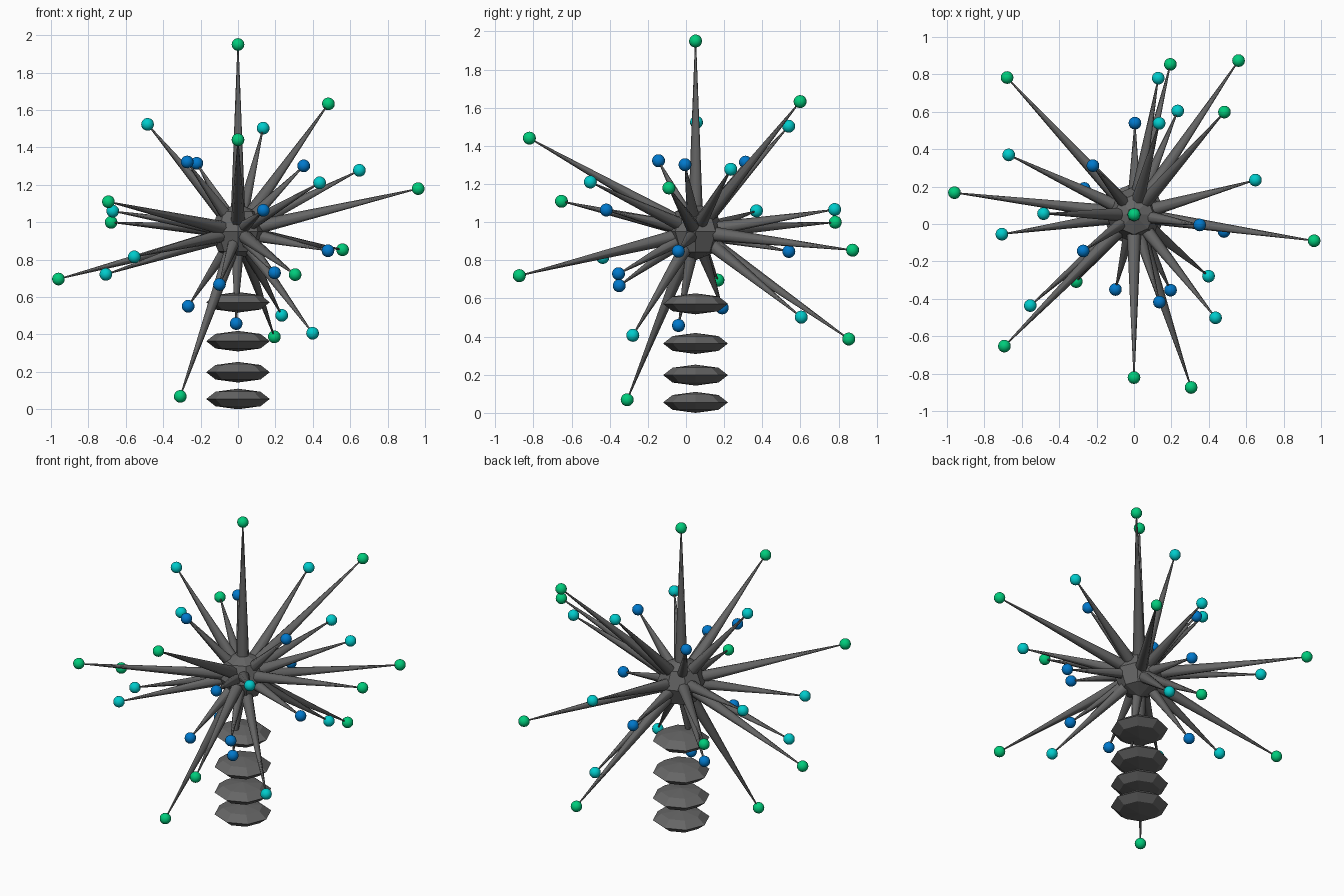
import bpy
from mathutils import Vector

if "Cube" in bpy.data.objects:
    bpy.data.objects.remove(bpy.data.objects["Cube"])

CENTRE = Vector((0, 0.05, 0.95))


def material(name, rgb):
    m = bpy.data.materials.new(name)
    m.diffuse_color = (*rgb, 1)
    m.use_nodes = True
    m.node_tree.nodes["Principled BSDF"].inputs["Base Color"].default_value = m.diffuse_color
    return m


grey = material("dark grey", (0.13, 0.13, 0.13))
green = material("green", (0.0, 0.604, 0.2))
cyan = material("cyan", (0.0, 0.604, 0.604))
blue = material("blue", (0.0, 0.19, 0.604))


def finish(name, mat, smooth=False):
    ob = bpy.context.object
    ob.name = name
    ob.data.materials.append(mat)
    if smooth:
        bpy.ops.object.shade_smooth_by_angle(angle=1.05)
    return ob


def ball(name, loc, radius, mat, segments, rings, squash=1.0, smooth=False):
    bpy.ops.mesh.primitive_uv_sphere_add(segments=segments, ring_count=rings,
                                         radius=radius, location=loc)
    bpy.context.object.scale.z = squash
    return finish(name, mat, smooth)


def spike(name, direction, length, mat):
    # tapered rod from the core centre, with a coloured ball on its tip
    d = direction.normalized()
    bpy.ops.mesh.primitive_cone_add(vertices=8, radius1=0.042, radius2=0.003,
                                    depth=length, location=CENTRE + d * length / 2,
                                    rotation=d.to_track_quat('Z', 'Y').to_euler())
    finish(name + "_rod", grey, True)
    ball(name + "_tip", CENTRE + d * length, 0.034, mat, 16, 10, smooth=True)


# faceted core
ball("core", CENTRE, 0.15, grey, 8, 4)

# stack of flattened faceted discs
for i, z in enumerate((0.055, 0.198, 0.364, 0.572)):
    ball(f"base_disc_{i + 1}", (0, 0.05, z), 0.17, grey, 8, 4, squash=0.055 / 0.17)

# tip positions of each spike family
long_tips = [(0, .05, 1.95), (.485, .6, 1.635), (0, -.82, 1.44), (.965, -.09, 1.18),
             (-.695, -.655, 1.11), (-.685, .79, 1.0), (.56, .875, .853),
             (.305, -.873, .72), (-.965, .168, .695), (.195, .857, .385),
             (-.31, -.31, .065)]
medium_tips = [(-.485, .055, 1.525), (.135, .54, 1.505), (.65, .235, 1.278),
               (.435, -.5, 1.21), (-.675, .372, 1.06), (.13, .782, 1.067),
               (-.555, -.437, .815), (-.71, -.055, .72), (.235, .607, .5),
               (.4, -.28, .405)]
short_tips = [(-.27, -.143, 1.32), (-.22, .312, 1.315), (.35, -.005, 1.3),
              (.135, -.415, 1.063), (.48, -.04, .848), (.005, .545, .845),
              (.195, -.353, .73), (-.1, -.353, .665), (-.27, .192, .545),
              (-.01, -.04, .455)]

for family, tips, length, mat in (("long_spike", long_tips, 1.0, green),
                                  ("medium_spike", medium_tips, 0.75, cyan),
                                  ("short_spike", short_tips, 0.5, blue)):
    for i, tip in enumerate(tips):
        spike(f"{family}_{i + 1}", Vector(tip) - CENTRE, length, mat)
